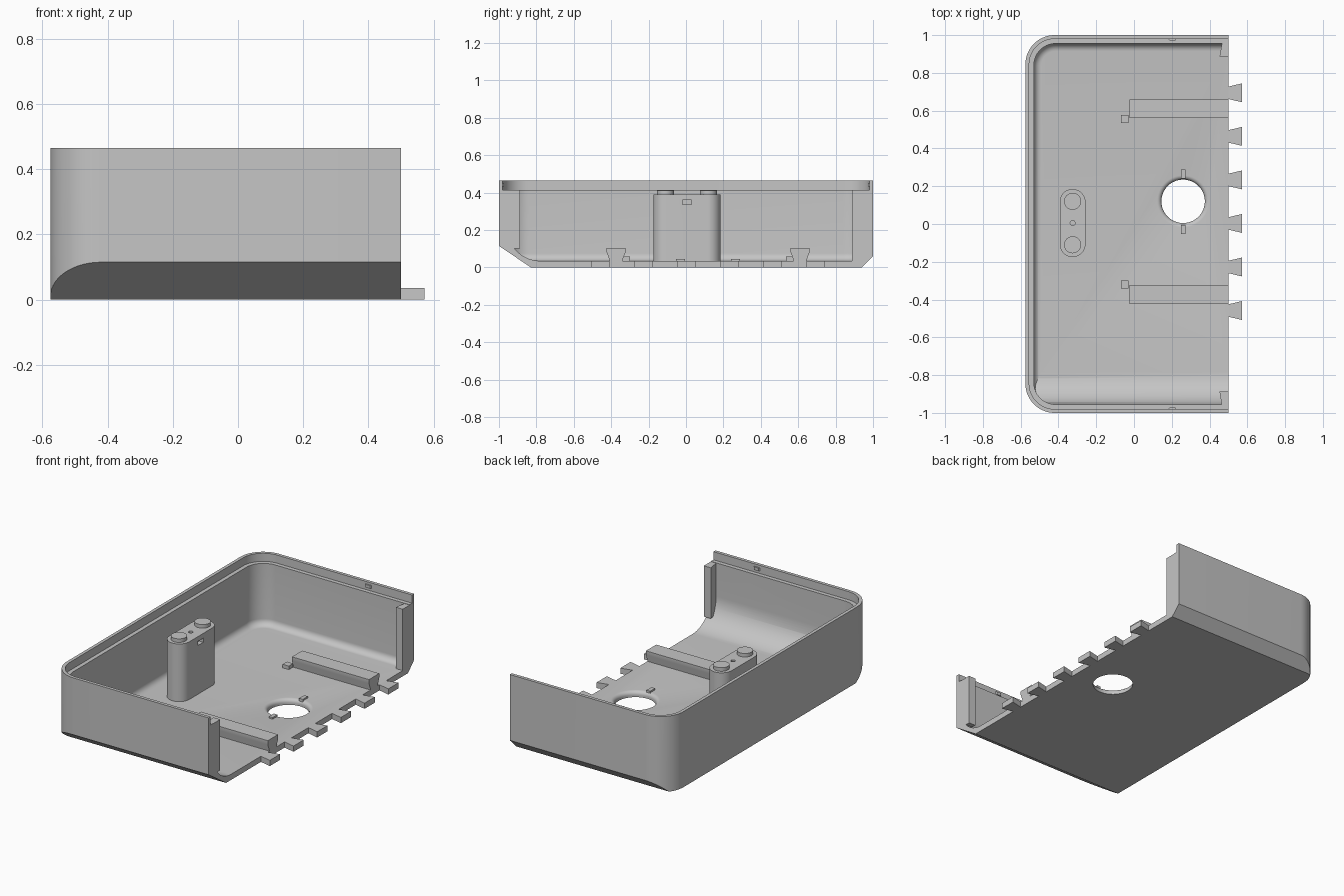
import bpy, bmesh
from math import sin, cos, pi, radians

cube = bpy.data.objects.get("Cube")
if cube:
    bpy.data.objects.remove(cube, do_unlink=True)

grey = bpy.data.materials.new("plain grey")
grey.use_nodes = True
colour = (0.56, 0.56, 0.56, 1)
grey.diffuse_color = colour
grey.node_tree.nodes["Principled BSDF"].inputs["Base Color"].default_value = colour


def loft(name, loops, bottom_bevel=0):
    """Closed solid through matching loops of points."""
    bm = bmesh.new()
    rings = [[bm.verts.new(p) for p in loop] for loop in loops]
    n = len(rings[0])
    for a, b in zip(rings, rings[1:]):
        for i in range(n):
            j = (i + 1) % n
            bm.faces.new((a[i], a[j], b[j], b[i]))
    base = bm.faces.new(rings[0][::-1])
    bm.faces.new(rings[-1])
    bmesh.ops.recalc_face_normals(bm, faces=bm.faces)
    if bottom_bevel:
        bmesh.ops.bevel(bm, geom=list(base.edges), offset=bottom_bevel, segments=8,
                        profile=0.5, affect='EDGES')
    mesh = bpy.data.meshes.new(name)
    bm.to_mesh(mesh)
    bm.free()
    mesh.materials.append(grey)
    obj = bpy.data.objects.new(name, mesh)
    bpy.context.collection.objects.link(obj)
    return obj


def prism_z(name, pts, z0, z1, bevel=0):
    return loft(name, [[(x, y, z) for x, y in pts] for z in (z0, z1)], bevel)


def prism_x(name, pts, x0, x1):
    return loft(name, [[(x, y, z) for y, z in pts] for x in (x0, x1)])


def box(name, x0, x1, y0, y1, z0, z1):
    return prism_z(name, [(x0, y0), (x1, y0), (x1, y1), (x0, y1)], z0, z1)


def arc(cx, cy, r, a0, a1, steps=14):
    angles = [radians(a0 + (a1 - a0) * i / steps) for i in range(steps + 1)]
    return [(cx + r * cos(a), cy + r * sin(a)) for a in angles]


def circle(cx, cy, r, steps=48):
    return arc(cx, cy, r, 0, 360, steps)[:-1]


def tray_plan(x0, x1, y, r):
    """Rectangle rounded at its two left corners."""
    return ([(x1, -y), (x1, y)] + arc(x0 + r, y - r, r, 90, 180)
            + arc(x0 + r, r - y, r, 180, 270))


def boolean(obj, other, operation='DIFFERENCE'):
    bpy.ops.object.select_all(action='DESELECT')
    bpy.context.view_layer.objects.active = obj
    obj.select_set(True)
    mod = obj.modifiers.new("cut", 'BOOLEAN')
    mod.operation = operation
    mod.solver = 'EXACT'
    mod.object = other
    bpy.ops.object.modifier_apply(modifier=mod.name)
    bpy.data.objects.remove(other, do_unlink=True)


END, TOP, FLOOR, LEDGE = 0.5, 0.465, 0.035, 0.415

# Outer body with unequal chamfers under the front and back
shell = prism_z("tray_shell", tray_plan(-0.575, END, 1.0, 0.155), 0, TOP)
profile = [(-0.83, 0), (0.94, 0), (1.0, 0.06), (1.1, 0.16), (1.1, 0.6),
           (-1.1, 0.6), (-1.1, 0.183), (-1.0, 0.115)]
boolean(shell, prism_x("chamfer_helper", profile, -1, 1), 'INTERSECT')

# Cavity with small floor fillet and a large sweep at the front
cavity = prism_z("cavity", tray_plan(-0.53, 0.8, 0.955, 0.115), FLOOR, 0.6, 0.04)
sweep = arc(-0.78, FLOOR + 0.175, 0.175, 180, 270, 20)
sweep = [(-0.955, 0.7)] + sweep + [(0.5, FLOOR), (1.1, FLOOR), (1.1, 0.7)]
sweep = [(y, z - 0.0002 if z < FLOOR + 0.0001 else z) for y, z in sweep]
boolean(cavity, prism_x("sweep_helper", sweep, -1, 1), 'INTERSECT')
boolean(shell, cavity)

# Stepped rim
boolean(shell, prism_z("rim_cut", tray_plan(-0.555, 0.8, 0.98, 0.135), LEDGE, 0.6))

# Round floor opening with a softened upper edge
hx, hy = 0.26, 0.12
rings = [(0.115, -0.1), (0.115, 0.012)]
rings += [(0.138 - 0.023 * cos(a), 0.012 + 0.023 * sin(a))
          for a in [pi / 2 * i / 6 for i in range(1, 7)]] + [(0.138, 0.1)]
boolean(shell, loft("floor_opening",
                    [[(x, y, z) for x, y in circle(hx, hy, r, 64)] for r, z in rings]))

# Small locating studs beside the opening
for name, y in (("front_stud", -0.03), ("back_stud", 0.265)):
    box("opening_" + name, 0.248, 0.273, y - 0.024, y + 0.024, 0.02, 0.045)

# Dovetail joints along the open edge
for i in range(6):
    y = -0.458 + i * 0.2305
    prism_z(f"dovetail_{i + 1}", [(END, y - 0.033), (0.572, y - 0.05),
                                  (0.572, y + 0.05), (END, y + 0.033)], 0, FLOOR)

# Undercut rails and their square stops
for side, y, stop in (("front", -0.374, -0.32), ("back", 0.61, 0.555)):
    half = [(0.035, 0.03), (0.035, 0.04), (0.05, 0.08), (0.05, 0.105)]
    pts = [(y + w, z) for w, z in half] + [(y - w, z) for w, z in half[::-1]]
    prism_x(side + "_rail", pts, -0.025, END)
    box(side + "_rail_stop", -0.07, -0.028, stop - 0.021, stop + 0.021, 0.03, 0.057)

# Hooked strips at the ends of the side walls, and small rim catches
for side, s, z0, root in (("front", -1, 0.1, 0.97), ("back", 1, 0.03, 0.958)):
    prism_z(side + "_wall_hook", [(0.466, s * root), (0.453, s * 0.888),
                                  (END, s * 0.888), (END, s * root)], z0, LEDGE - 0.002)
    prism_z(side + "_rim_catch", [(0.18, s * 0.982), (0.188, s * 0.972),
                                  (0.218, s * 0.972), (0.226, s * 0.982)], 0.432, 0.45)

# Support post with a screw hole and a side slot
px, py, pr = -0.325, 0.005, 0.068
plan = arc(px, py + 0.112, pr, 0, 180, 24) + arc(px, py - 0.112, pr, 180, 360, 24)
post = prism_z("support_post", plan, 0.03, 0.39)
boolean(post, prism_z("post_hole", circle(px, py, 0.013, 24), 0.3, 0.5))
boolean(post, box("post_slot", px + 0.04, px + 0.1, py - 0.025, py + 0.025, 0.335, 0.36))
for side, y in (("front", -0.115), ("back", 0.115)):
    prism_z(side + "_post_peg", circle(px, py + y, 0.045), 0.38, 0.412)

# Smooth curved walls and keep edges sharp
for obj in bpy.context.scene.objects:
    if obj.type == 'MESH' and grey.name in obj.data.materials:
        bpy.ops.object.select_all(action='DESELECT')
        bpy.context.view_layer.objects.active = obj
        obj.select_set(True)
        bpy.ops.object.shade_smooth_by_angle(angle=radians(30))
